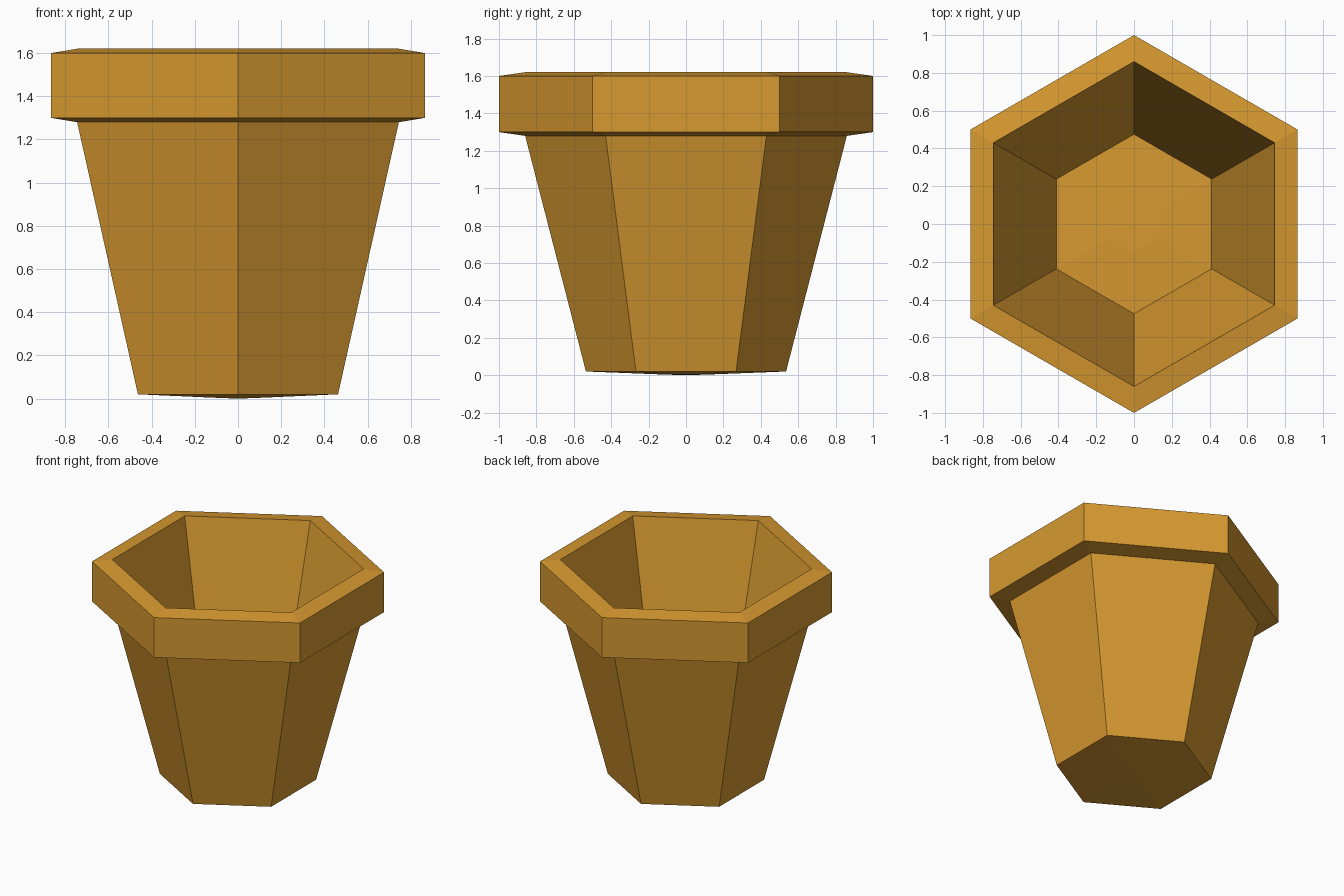
import bpy
import bmesh
from math import sin, cos, pi

cube = bpy.data.objects.get("Cube")
if cube:
    bpy.data.objects.remove(cube, do_unlink=True)

SIDES = 6

# Terracotta
clay = bpy.data.materials.new("terracotta_ochre")
clay.use_nodes = True
colour = (0.68, 0.32, 0.03, 1.0)
clay.diffuse_color = colour
clay.node_tree.nodes["Principled BSDF"].inputs["Base Color"].default_value = colour

# Pot wall from the outer base, over the rim, down to the inner floor: (radius, height)
profile = [
    (0.15, 0.005), (0.535, 0.02), (0.86, 1.28), (1.0, 1.3),
    (1.0, 1.6), (0.86, 1.62), (0.475, 0.13), (0.15, 0.14),
]


def lathe(name, profile, bottom_z, top_z):
    """Sweep a profile round z with corners on the y axis and close both ends."""
    bm = bmesh.new()
    rings = []
    for r, z in profile:
        angles = [pi / 2 + 2 * pi * i / SIDES for i in range(SIDES)]
        rings.append([bm.verts.new((r * cos(a), r * sin(a), z)) for a in angles])
    for low, high in zip(rings, rings[1:]):
        for i in range(SIDES):
            j = (i + 1) % SIDES
            bm.faces.new((low[i], low[j], high[j], high[i]))
    for ring, z in ((rings[0], bottom_z), (rings[-1], top_z)):
        tip = bm.verts.new((0, 0, z))
        for i in range(SIDES):
            bm.faces.new((ring[i], ring[(i + 1) % SIDES], tip))
    bmesh.ops.recalc_face_normals(bm, faces=bm.faces)
    mesh = bpy.data.meshes.new(name)
    bm.to_mesh(mesh)
    bm.free()
    mesh.materials.append(clay)
    obj = bpy.data.objects.new(name, mesh)
    bpy.context.collection.objects.link(obj)
    return obj


lathe("flower_pot", profile, 0.0, 0.14)
